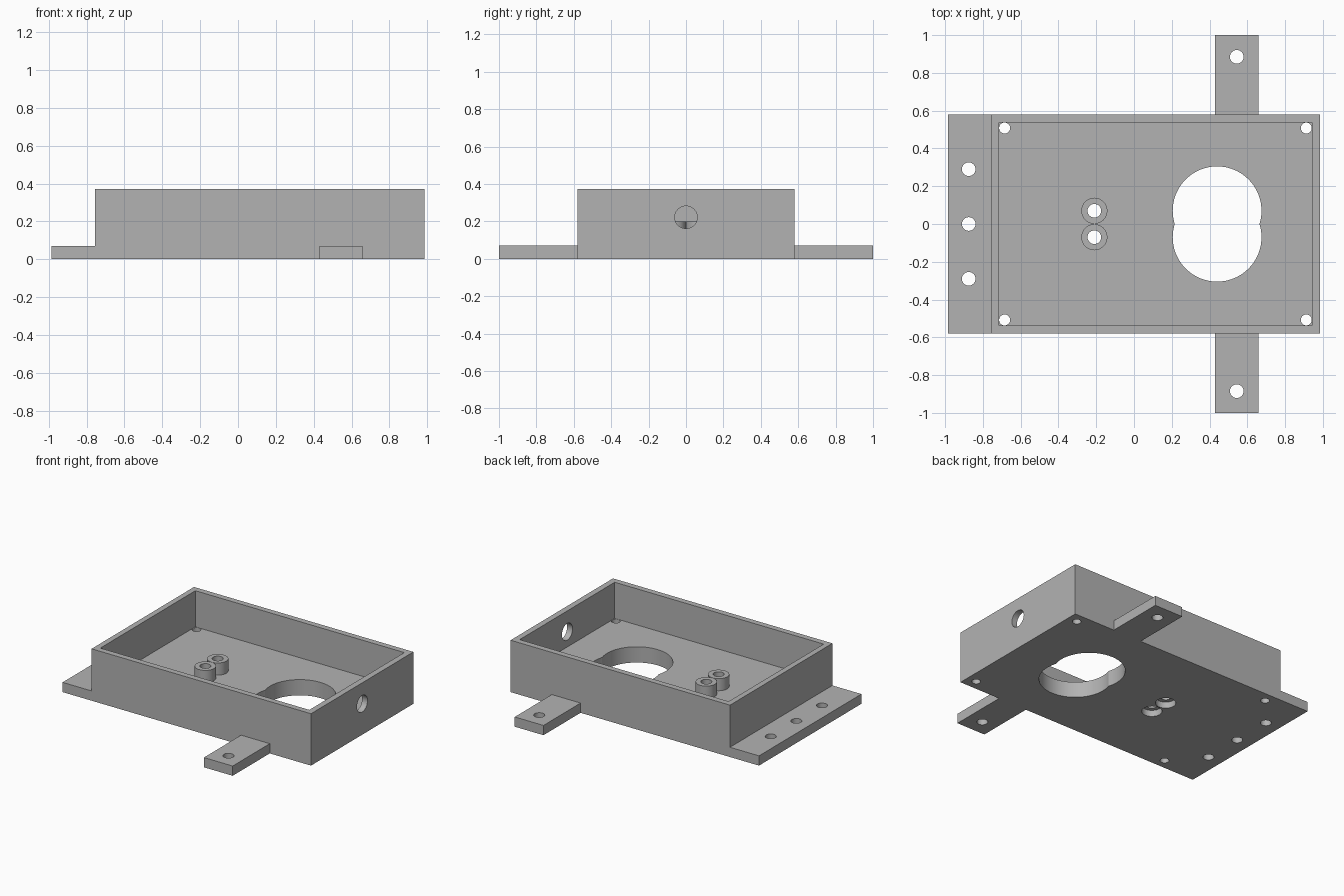
import bpy
import bmesh
import math
from mathutils import Matrix, Vector

if "Cube" in bpy.data.objects:
    bpy.data.objects.remove(bpy.data.objects["Cube"], do_unlink=True)

GREY = (0.45, 0.45, 0.45, 1)
grey = bpy.data.materials.new("plain grey")
grey.use_nodes = True
grey.diffuse_color = GREY
grey.node_tree.nodes["Principled BSDF"].inputs["Base Color"].default_value = GREY

FLOOR, LEDGE, RIM, POST = 0.113, 0.07, 0.372, 0.2


def add_object(name, bm):
    mesh = bpy.data.meshes.new(name)
    bm.to_mesh(mesh)
    bm.free()
    mesh.materials.append(grey)
    obj = bpy.data.objects.new(name, mesh)
    bpy.context.collection.objects.link(obj)
    return obj


def box(name, low, high):
    low, high = Vector(low), Vector(high)
    bm = bmesh.new()
    place = Matrix.Translation((low + high) / 2) @ Matrix.Diagonal((*(high - low), 1))
    bmesh.ops.create_cube(bm, size=1, matrix=place)
    return add_object(name, bm)


def cylinder(name, centre, radius, depth, axis="Z", sides=48):
    bm = bmesh.new()
    turn = Matrix.Rotation(math.pi / 2, 4, "Y") if axis == "X" else Matrix()
    bmesh.ops.create_cone(bm, cap_ends=True, segments=sides, radius1=radius,
                          radius2=radius, depth=depth,
                          matrix=Matrix.Translation(centre) @ turn)
    return add_object(name, bm)


def cut(obj, cutters):
    """Subtract the cutters, bake the result and discard them."""
    for cutter in cutters:
        mod = obj.modifiers.new("cut", "BOOLEAN")
        mod.operation, mod.solver, mod.object = "DIFFERENCE", "EXACT", cutter
    graph = bpy.context.evaluated_depsgraph_get()
    mesh = bpy.data.meshes.new_from_object(obj.evaluated_get(graph))
    obj.modifiers.clear()
    obj.data = mesh
    for cutter in cutters:
        bpy.data.objects.remove(cutter, do_unlink=True)
    smooth(obj)


def smooth(obj):
    bpy.ops.object.select_all(action="DESELECT")
    obj.select_set(True)
    bpy.context.view_layer.objects.active = obj
    bpy.ops.object.shade_smooth_by_angle(angle=math.radians(30))


def hole(x, y, radius, sides=48):
    return cylinder("hole_cutter", (x, y, 0), radius, 1, sides=sides)


# Open tray with its cavity, cable hole, screw holes and double round opening
tray = box("tray", (-0.755, -0.58, 0), (0.985, 0.58, RIM))
cutters = [box("cavity_cutter", (-0.715, -0.538, FLOOR), (0.942, 0.538, 1)),
           cylinder("cable_cutter", (0.965, 0, 0.222), 0.06, 0.2, "X")]
for side in (-1, 1):
    cutters += [hole(x, side * 0.508, 0.029) for x in (-0.685, 0.912)]
    cutters.append(hole(0.44, side * 0.07, 0.235, 96))
    cutters.append(hole(-0.21, side * 0.07, 0.036))
    # Recess under each standoff
    cutters.append(cylinder("recess_cutter", (-0.21, side * 0.07, 0), 0.066, 0.09))
cut(tray, cutters)

# Mounting flange along the end
flange = box("mounting_flange", (-0.985, -0.58, 0), (-0.755, 0.58, LEDGE))
cut(flange, [hole(-0.875, y, 0.036) for y in (-0.29, 0, 0.29)])

# Mirrored side tabs and standoffs
for side, label in ((-1, "front"), (1, "back")):
    y1, y2 = sorted((side * 0.58, side))
    tab = box(label + "_tab", (0.43, y1, 0), (0.658, y2, LEDGE))
    cut(tab, [hole(0.544, side * 0.885, 0.036)])
    post = cylinder(label + "_standoff", (-0.21, side * 0.07, (FLOOR + POST) / 2),
                    0.069, POST - FLOOR)
    cut(post, [hole(-0.21, side * 0.07, 0.036)])
